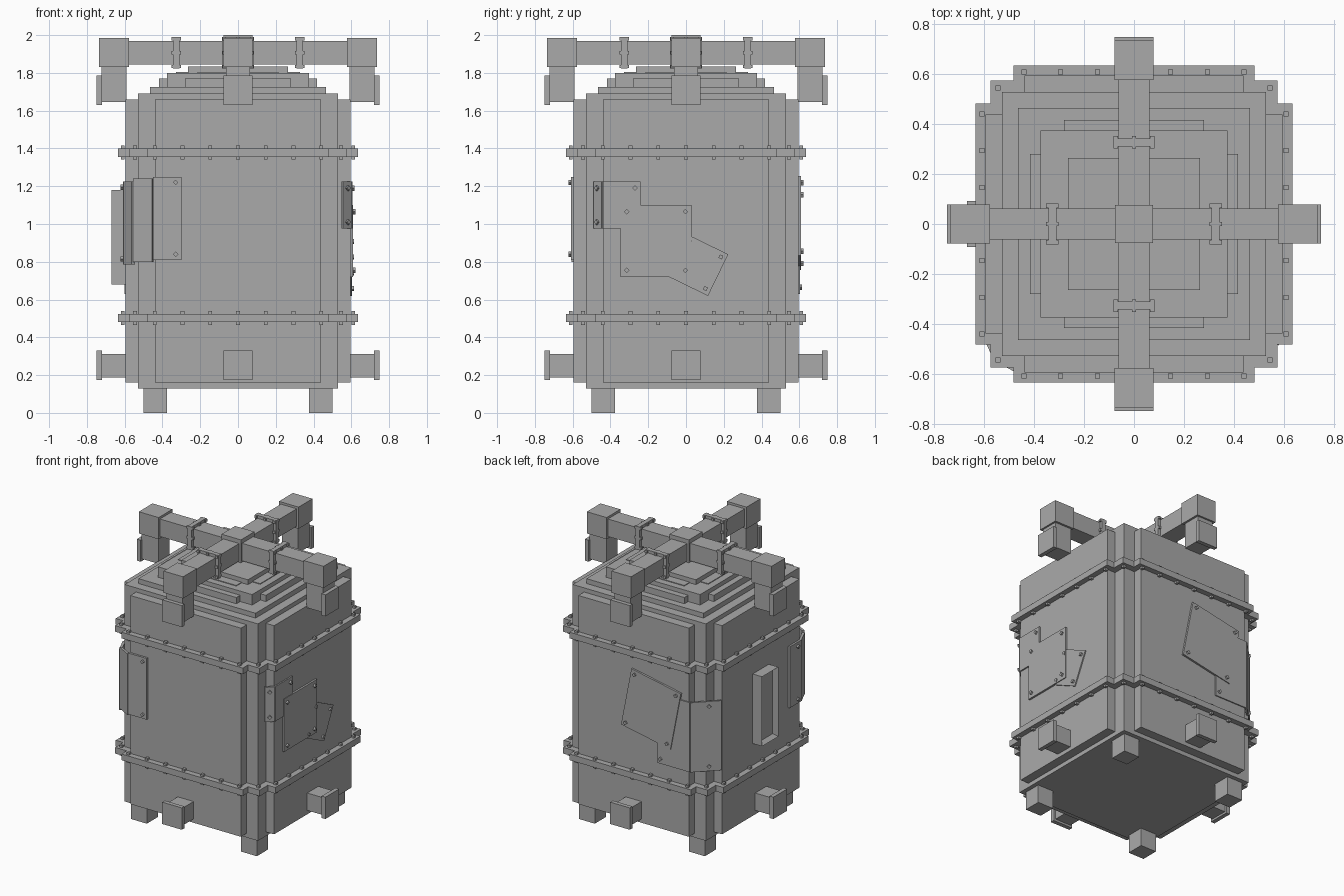
import bpy, bmesh
from math import pi, atan2, hypot, radians
from mathutils import Matrix, Vector

cube = bpy.data.objects.get("Cube")
if cube:
    bpy.data.objects.remove(cube)

metal = bpy.data.materials.new("grey metal")
metal.use_nodes = True
GREY = (0.4, 0.4, 0.4, 1)
metal.diffuse_color = GREY
metal.node_tree.nodes["Principled BSDF"].inputs["Base Color"].default_value = GREY


def finish(name, bm):
    bmesh.ops.recalc_face_normals(bm, faces=bm.faces)
    mesh = bpy.data.meshes.new(name)
    bm.to_mesh(mesh)
    bm.free()
    mesh.materials.append(metal)
    obj = bpy.data.objects.new(name, mesh)
    bpy.context.collection.objects.link(obj)
    return obj


def add_box(bm, lo, hi, m=Matrix()):
    lo, hi = Vector(lo), Vector(hi)
    fit = Matrix.Translation((lo + hi) / 2) @ Matrix.Diagonal((*(hi - lo), 1))
    return bmesh.ops.create_cube(bm, size=1, matrix=m @ fit)["verts"]


def add_centred(bm, x, y, z0, z1, m=Matrix()):
    add_box(bm, (-x, -y, z0), (x, y, z1), m)


def turn(i):
    return Matrix.Rotation(i * pi / 2, 4, "Z")


def stepped_plan(bm, outer, arm, corner, z0, z1):
    """Square prism whose corners are notched in two steps."""
    quarter = [(outer, -arm), (outer, arm), (corner, arm), (corner, corner), (arm, corner)]
    pts = [turn(i) @ Vector((x, y, z0)) for i in range(4) for x, y in quarter]
    face = bm.faces.new([bm.verts.new(p) for p in pts])
    top = bmesh.ops.extrude_face_region(bm, geom=[face])["geom"]
    verts = [v for v in top if isinstance(v, bmesh.types.BMVert)]
    bmesh.ops.translate(bm, verts=verts, vec=(0, 0, z1 - z0))


# Main tank: square core with a raised slab on each side
bm = bmesh.new()
add_centred(bm, 0.53, 0.53, 0.13, 1.69)
add_centred(bm, 0.595, 0.44, 0.16, 1.66)
add_centred(bm, 0.44, 0.595, 0.16, 1.66)
finish("tank_body", bm)

# Stepped lid
bm = bmesh.new()
add_centred(bm, 0.466, 0.466, 1.68, 1.725)
for square, outer, arm, z in ((0.375, 0.418, 0.28, 1.77), (0.265, 0.327, 0.215, 1.805)):
    add_centred(bm, square, square, 1.7, z + 0.03)
    add_centred(bm, outer, arm, 1.7, z)
    add_centred(bm, arm, outer, 1.7, z)
finish("stepped_lid", bm)

# Bolted flanges around the tank
for label, z in (("lower", 0.502), ("upper", 1.378)):
    bm = bmesh.new()
    stepped_plan(bm, 0.635, 0.483, 0.575, z - 0.022, z + 0.022)
    finish(label + "_flange", bm)
    bm = bmesh.new()
    for i in range(4):
        spots = [(0.147 * k, -0.61) for k in range(-3, 4)] + [(0.545, -0.545)]
        for x, y in spots:
            add_box(bm, (x - 0.01, y - 0.01, z - 0.037), (x + 0.01, y + 0.01, z + 0.037), turn(i))
    finish(label + "_flange_bolts", bm)

# Feet
bm = bmesh.new()
for i in range(4):
    add_box(bm, (0.375, 0.375, 0), (0.5, 0.5, 0.14), turn(i))
finish("feet", bm)

# Ports, elbows and crossing pipes, one set per side
R, PIPE_Z = 0.063, 1.907
for i, side in enumerate(("left", "back", "right", "front")):
    m = turn(i)
    bm = bmesh.new()
    add_box(bm, (0.58, -R, 0.188), (0.722, R, 0.313), m)
    add_box(bm, (0.72, -0.078, 0.173), (0.75, 0.078, 0.33), m)
    finish(side + "_lower_port", bm)

    bm = bmesh.new()
    add_box(bm, (0.59, -R, 1.645), (0.722, R, 1.84), m)
    add_box(bm, (0.72, -0.078, 1.63), (0.75, 0.078, 1.785), m)
    finish(side + "_upper_port", bm)

    bm = bmesh.new()
    add_box(bm, (0.577, -0.078, 1.83), (0.735, 0.078, 1.986), m)
    add_box(bm, (0.05, -R, PIPE_Z - R), (0.6, R, PIPE_Z + R), m)
    finish(side + "_pipe", bm)

    # Coupling collar with bolts round its rim
    bm = bmesh.new()
    add_box(bm, (0.311, -0.084, PIPE_Z - 0.084), (0.343, 0.084, PIPE_Z + 0.084), m)
    for a in (-1, 0, 1):
        for b in (-1, 0, 1):
            if a or b:
                y, z = 0.073 * a, PIPE_Z + 0.073 * b
                add_box(bm, (0.302, y - 0.009, z - 0.009), (0.352, y + 0.009, z + 0.009), m)
    finish(side + "_coupling", bm)

bm = bmesh.new()
add_centred(bm, 0.077, 0.077, 1.83, 2.0)
finish("pipe_junction", bm)


def plate(name, centre, facing, w, h, t, bolts=(), roll=0, diamond=True):
    """Upright plate; its back touches centre, bolts are (across, up) offsets."""
    m = (Matrix.Translation(centre) @ Matrix.Rotation(facing, 4, "Z")
         @ Matrix.Rotation(roll, 4, "Y"))
    bm = bmesh.new()
    add_box(bm, (-w / 2, -t, -h / 2), (w / 2, 0.004, h / 2), m)
    for x, z in bolts:
        spin = Matrix.Translation((x, -t, z)) @ Matrix.Rotation(pi / 4 * diamond, 4, "Y")
        add_box(bm, (-0.01, -0.012, -0.01), (0.01, 0.004, 0.01), m @ spin)
    return finish(name, bm)


def strip(name, a, b, z0, z1, t, bolts=()):
    """Plate bridging two plan points, facing right of the way a to b."""
    dx, dy = b[0] - a[0], b[1] - a[1]
    centre = ((a[0] + b[0]) / 2, (a[1] + b[1]) / 2, (z0 + z1) / 2)
    return plate(name, centre, atan2(dy, dx), hypot(dx, dy), z1 - z0, t, bolts)


def rect(x, z):
    return [(x, z), (x, -z), (-x, z), (-x, -z)]


S = 0.595
# Patch wrapped round the front right corner
strip("front_patch", (-0.45, -S), (-0.30, -S), 0.81, 1.25, 0.015, [(0.045, 0.19), (0.045, -0.19)])
strip("front_patch_bend", (-0.55, -0.54), (-0.45, -S), 0.80, 1.24, 0.012)
strip("front_patch_corner", (-S, -0.44), (-0.55, -0.54), 0.785, 1.225, 0.014)
strip("front_patch_side", (-S, -0.31), (-S, -0.45), 0.785, 1.225, 0.014,
      [(0.02, 0.19), (0.02, -0.19)])

# Overlapping patches on the left side
strip("left_patch", (S, -0.44), (S, -0.24), 0.975, 1.225, 0.01, [(0.07, 0.09)])
strip("left_patch_corner", (0.55, -0.483), (S, -0.44), 0.975, 1.225, 0.01,
      [(0, 0.09), (0, -0.09)])
plate("left_square_patch", (S, -0.158, 0.91), pi / 2, 0.375, 0.38, 0.014, rect(0.155, 0.155))
plate("left_tilted_patch", (S, 0.06, 0.783), pi / 2, 0.245, 0.245, 0.008,
      rect(0.093, 0.093), radians(26), False)

# Patches on the back, one bent round the corner
plate("back_tilted_patch", (-0.147, S, 1.005), pi, 0.4, 0.43, 0.014,
      rect(0.168, 0.185), radians(11))
strip("back_patch", (-0.19, S), (-0.45, S), 0.63, 1.13, 0.008, [(-0.1, -0.215)])
strip("back_patch_corner", (-0.45, S), (-S, 0.45), 0.63, 1.13, 0.01,
      [(0.02, 0.215), (0.02, -0.215)])

# Recessed box on the right side
bm = bmesh.new()
add_box(bm, (-0.67, -0.092, 0.68), (-0.59, 0.092, 1.18))
bm.normal_update()
outer = [f for f in bm.faces if f.normal.x < -0.9]
bmesh.ops.inset_individual(bm, faces=outer, thickness=0.03)
bmesh.ops.translate(bm, verts=outer[0].verts[:], vec=(0.03, 0, 0))
finish("right_recessed_box", bm)
